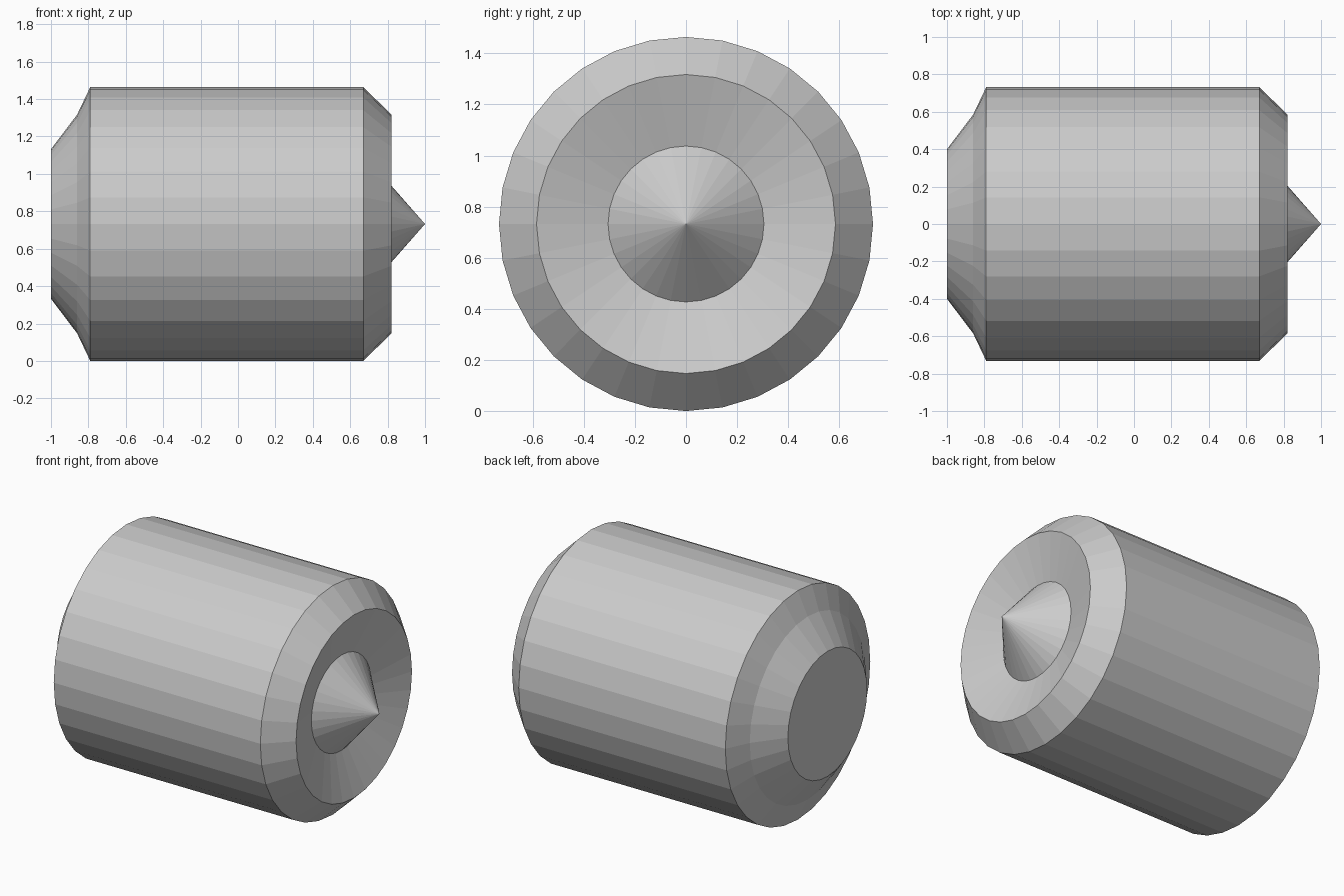
import bpy, bmesh
from math import cos, sin, tau

if "Cube" in bpy.data.objects:
    bpy.data.objects.remove(bpy.data.objects["Cube"])

SIDES = 32
AXIS_Z = 0.732


def lathe(name, profile):
    """Revolve (x, radius) points around the x axis; radius 0 makes a tip."""
    bm = bmesh.new()
    rings = []
    for x, r in profile:
        n = SIDES if r > 0 else 1
        rings.append([bm.verts.new((x, r * sin(tau * i / SIDES),
                                    AXIS_Z + r * cos(tau * i / SIDES)))
                      for i in range(n)])
    for a, b in zip(rings, rings[1:]):
        for i in range(SIDES):
            j = (i + 1) % SIDES
            if len(b) == 1:
                bm.faces.new((a[i], a[j], b[0]))
            else:
                bm.faces.new((a[i], a[j], b[j], b[i]))
    bm.faces.new(rings[0])  # flat rear cap
    bmesh.ops.recalc_face_normals(bm, faces=bm.faces)
    mesh = bpy.data.meshes.new(name)
    bm.to_mesh(mesh)
    bm.free()
    obj = bpy.data.objects.new(name, mesh)
    bpy.context.collection.objects.link(obj)
    return obj


# Barrel: tapered rear, straight wall, front chamfer, dished face and centre spike
lathe("barrel", [
    (-1.0, 0.40), (-0.86, 0.585), (-0.79, 0.732),
    (0.67, 0.732), (0.82, 0.585),
    (0.732, 0.305), (1.0, 0.0),
])
